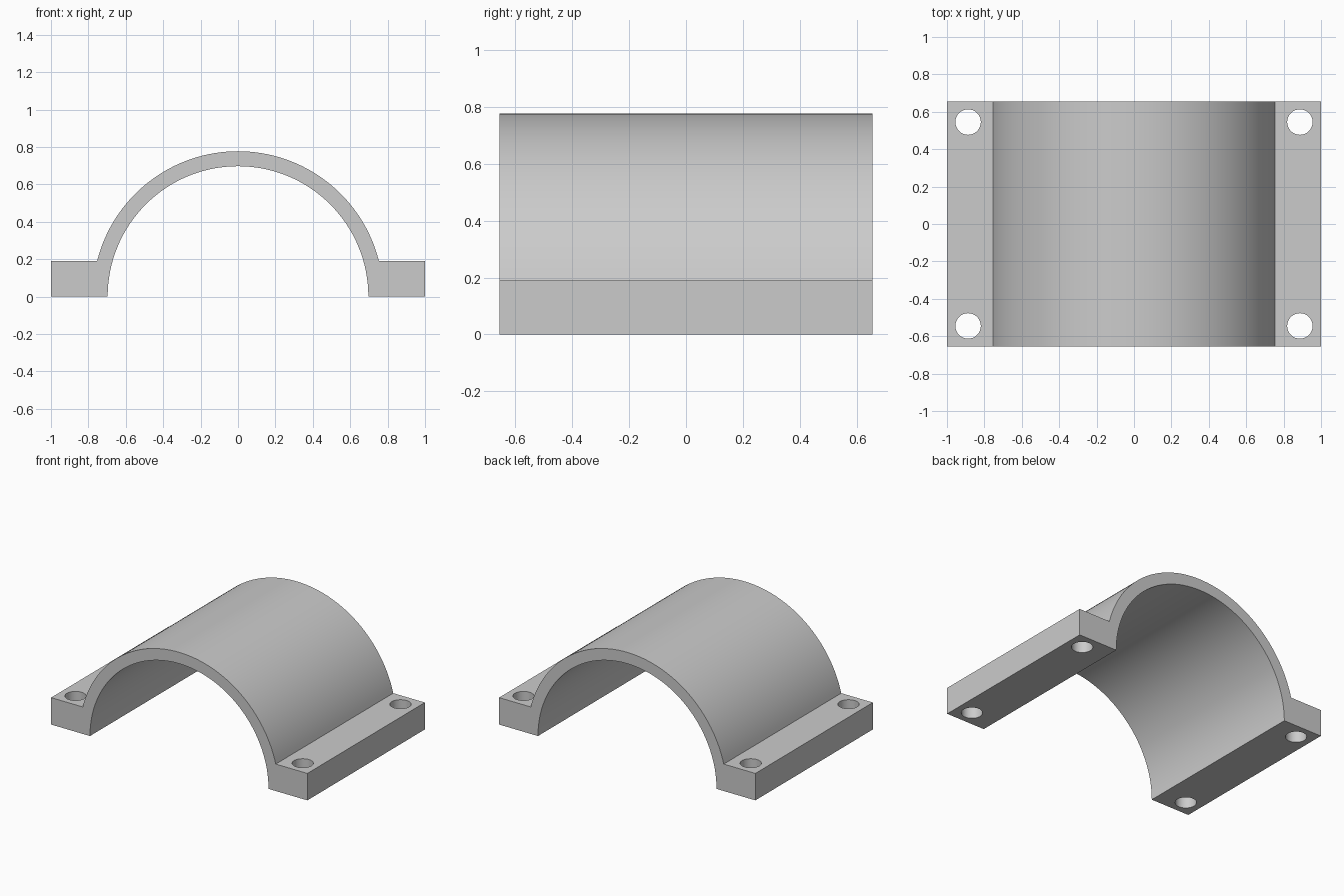
import bpy, bmesh
from math import asin, cos, sin, pi, radians
from mathutils import Matrix, Vector

cube = bpy.data.objects.get("Cube")
if cube:
    bpy.data.objects.remove(cube, do_unlink=True)

INNER, OUTER = 0.697, 0.777      # arch radii
FLANGE = 0.19                    # flange height
DEPTH = 1.31
HOLE_X, HOLE_Y, HOLE_R = 0.887, 0.545, 0.068
STEPS = 64

gray = bpy.data.materials.new("light_gray")
gray.use_nodes = True
gray.diffuse_color = (0.6, 0.6, 0.6, 1)
gray.node_tree.nodes["Principled BSDF"].inputs["Base Color"].default_value = (0.6, 0.6, 0.6, 1)


def make_object(name, bm):
    bmesh.ops.recalc_face_normals(bm, faces=bm.faces)
    mesh = bpy.data.meshes.new(name)
    bm.to_mesh(mesh)
    bm.free()
    mesh.materials.append(gray)
    obj = bpy.data.objects.new(name, mesh)
    bpy.context.collection.objects.link(obj)
    return obj


def arc(radius, start, end):
    angles = [start + (end - start) * i / STEPS for i in range(STEPS + 1)]
    return [(radius * cos(a), radius * sin(a)) for a in angles]


# Arch and flanges: one profile extruded along y
meet = asin(FLANGE / OUTER)
profile = arc(OUTER, meet, pi - meet)
profile += [(-1, FLANGE), (-1, 0)]
profile += arc(INNER, pi, 0)
profile += [(1, 0), (1, FLANGE)]

bm = bmesh.new()
face = bm.faces.new([bm.verts.new((x, -DEPTH / 2, z)) for x, z in profile])
extruded = bmesh.ops.extrude_face_region(bm, geom=[face], use_keep_orig=True)["geom"]
bmesh.ops.translate(bm, vec=Vector((0, DEPTH, 0)),
                    verts=[v for v in extruded if isinstance(v, bmesh.types.BMVert)])
clamp = make_object("arched_clamp", bm)

# Bolt holes through the four flange corners
bm = bmesh.new()
for sx in (-1, 1):
    for sy in (-1, 1):
        bmesh.ops.create_cone(bm, cap_ends=True, segments=48, radius1=HOLE_R, radius2=HOLE_R,
                              depth=0.6, matrix=Matrix.Translation((sx * HOLE_X, sy * HOLE_Y, 0.1)))
cutter = make_object("bolt_hole_cutter", bm)
cutter.hide_render = True

holes = clamp.modifiers.new("bolt_holes", 'BOOLEAN')
holes.operation = 'DIFFERENCE'
holes.solver = 'EXACT'
holes.object = cutter

bpy.ops.object.select_all(action='DESELECT')
clamp.select_set(True)
bpy.context.view_layer.objects.active = clamp
bpy.ops.object.modifier_apply(modifier=holes.name)
bpy.data.objects.remove(cutter, do_unlink=True)

# Smooth curves, crisp edges
bpy.ops.object.shade_smooth_by_angle(angle=radians(30))
